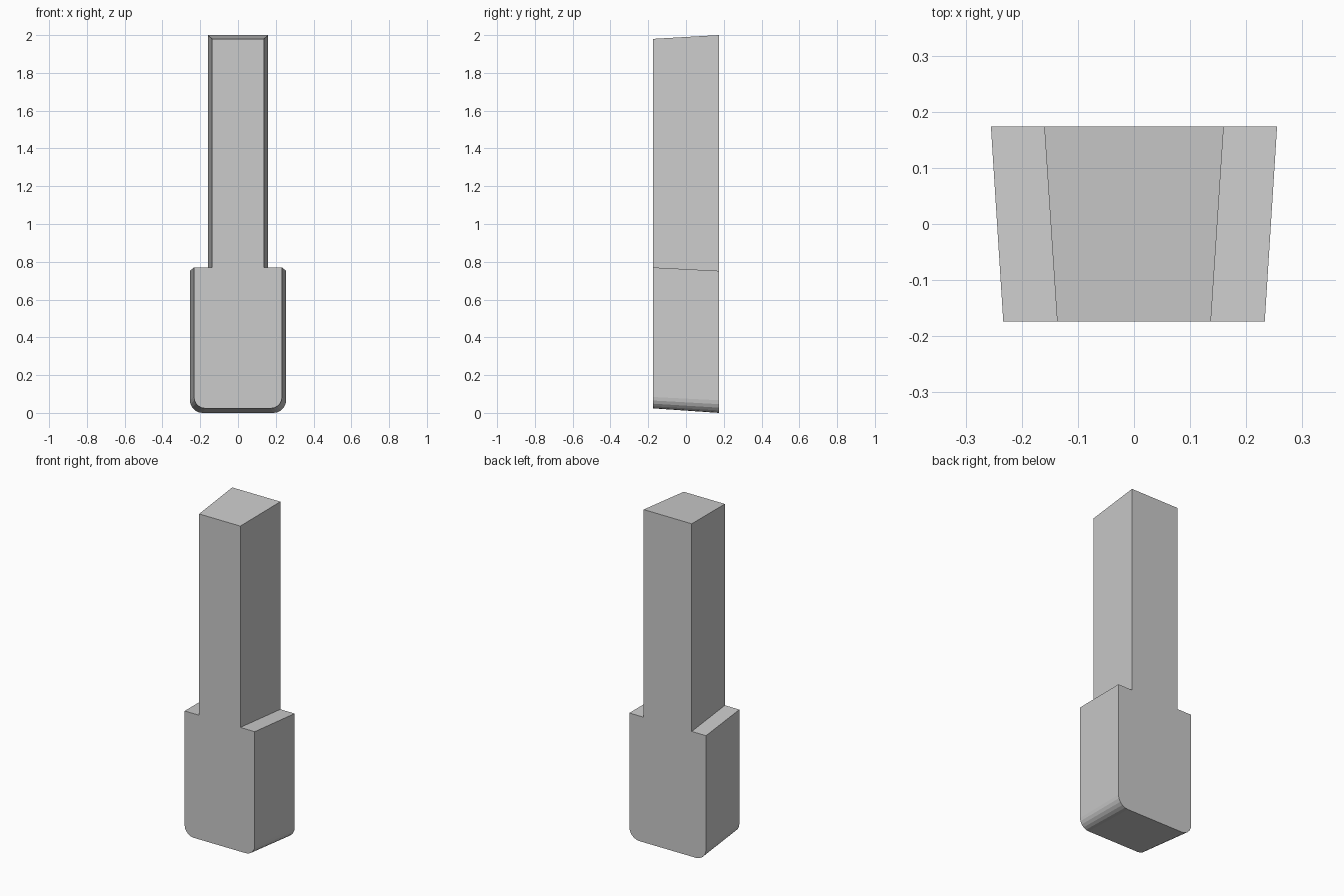
import bpy, bmesh
from math import sin, cos, radians

if "Cube" in bpy.data.objects:
    bpy.data.objects.remove(bpy.data.objects["Cube"])

SEGMENTS = 5


def outline(y, stem, body, base, shoulder, top, radius):
    """Symmetrical outline: rounded base, wide body, narrow stem."""
    right = []
    for i in range(SEGMENTS + 1):
        a = radians(-90 + 90 * i / SEGMENTS)
        right.append((body - radius + radius * cos(a), base + radius + radius * sin(a)))
    right += [(body, shoulder), (stem, shoulder), (stem, top)]
    left = [(-x, z) for x, z in reversed(right)]
    return [(x, y, z) for x, z in right + left]


# Tapered key: smaller front outline lofted to the larger back outline
bm = bmesh.new()
front = [bm.verts.new(p) for p in outline(-0.174, 0.137, 0.233, 0.024, 0.77, 1.98, 0.06)]
back = [bm.verts.new(p) for p in outline(0.174, 0.16, 0.255, 0.0, 0.752, 2.0, 0.067)]
n = len(front)
bm.faces.new(front)
bm.faces.new(back[::-1])
for i in range(n):
    j = (i + 1) % n
    bm.faces.new((front[i], back[i], back[j], front[j]))
bmesh.ops.recalc_face_normals(bm, faces=bm.faces)

mesh = bpy.data.meshes.new("tapered_key")
bm.to_mesh(mesh)
bm.free()
key = bpy.data.objects.new("tapered_key", mesh)
bpy.context.collection.objects.link(key)
